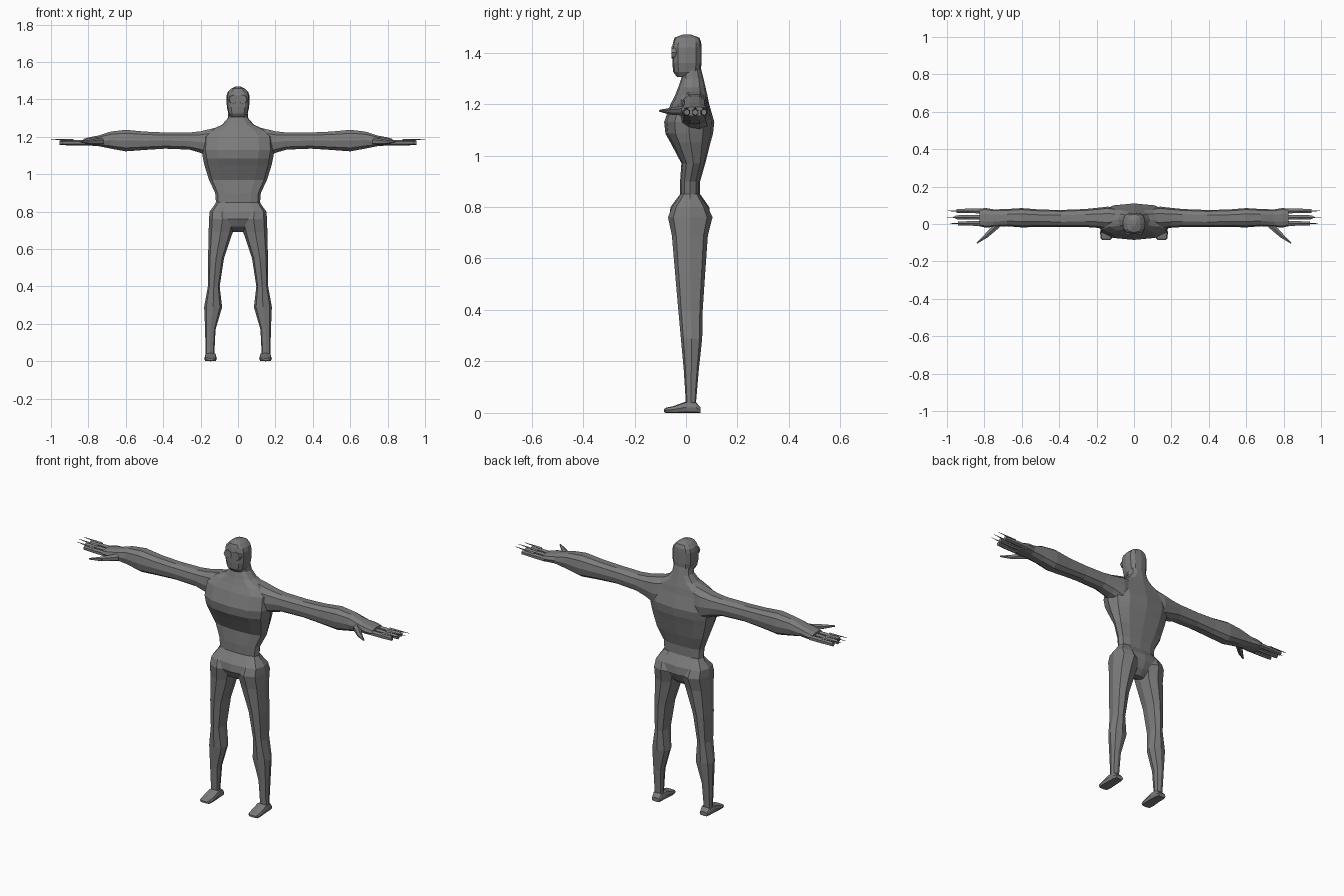
import bpy, bmesh, math
from mathutils import Vector

if "Cube" in bpy.data.objects:
    bpy.data.objects.remove(bpy.data.objects["Cube"])

dark = bpy.data.materials.new("dark_grey")
dark.diffuse_color = (.2, .2, .2, 1)
dark.use_nodes = True
dark.node_tree.nodes["Principled BSDF"].inputs["Base Color"].default_value = dark.diffuse_color


def loft(name, axis, rings, sides=10, power=0.8, mirror=False):
    """Skin rings (pos, u0, u1, v0, v1) along an axis; u, v are the other two axes in order."""
    others = [i for i in range(3) if i != axis]
    bm = bmesh.new()
    loops = []
    for pos, u0, u1, v0, v1 in rings:
        loop = []
        for k in range(sides):
            t = 2 * math.pi * k / sides
            c, s = [math.copysign(abs(f) ** power, f) for f in (math.cos(t), math.sin(t))]
            p = [0, 0, 0]
            p[axis] = pos
            p[others[0]] = (u0 + u1) / 2 + (u1 - u0) / 2 * c
            p[others[1]] = (v0 + v1) / 2 + (v1 - v0) / 2 * s
            loop.append(bm.verts.new(p))
        loops.append(loop)
    for a, b in zip(loops, loops[1:]):
        for k in range(sides):
            j = (k + 1) % sides
            bm.faces.new((a[k], a[j], b[j], b[k]))
    bm.faces.new(loops[0])
    bm.faces.new(loops[-1])
    return finish(name, bm, mirror)


def finish(name, bm, mirror=False):
    if mirror:
        geo = bm.verts[:] + bm.edges[:] + bm.faces[:]
        copy = bmesh.ops.duplicate(bm, geom=geo)["geom"]
        for v in copy:
            if isinstance(v, bmesh.types.BMVert):
                v.co.x = -v.co.x
    bmesh.ops.recalc_face_normals(bm, faces=bm.faces[:])
    mesh = bpy.data.meshes.new(name)
    bm.to_mesh(mesh)
    bm.free()
    mesh.materials.append(dark)
    obj = bpy.data.objects.new(name, mesh)
    bpy.context.collection.objects.link(obj)
    return obj


def spike(bm, start, end, r1, r2, sides=6):
    """Tapered rod between two points."""
    start, end = Vector(start), Vector(end)
    d = end - start
    m = d.to_track_quat('Z', 'Y').to_matrix().to_4x4()
    m.translation = (start + end) / 2
    bmesh.ops.create_cone(bm, cap_ends=True, segments=sides, radius1=r1,
                          radius2=r2, depth=d.length, matrix=m)


def union(target, part):
    """Weld a part into the target and drop the loose part."""
    mod = target.modifiers.new("weld", 'BOOLEAN')
    mod.operation, mod.solver, mod.object = 'UNION', 'EXACT', part
    bpy.context.view_layer.objects.active = target
    bpy.ops.object.modifier_apply(modifier=mod.name)
    bpy.data.objects.remove(part)


# torso with pelvis, chest and neck: (z, half width, front y, back y)
torso = [(0.69, .035, 0.01, .045), (.72, .08, -.045, .075), (.76, .13, -.066, .095),
         (.80, .147, -.06, .09), (.85, .118, -.023, .055), (.90, .122, -.023, .055),
         (.97, .155, -.018, .075), (1.05, .18, -.06, .095), (1.085, .187, -.08, .105),
         (1.13, .195, -.085, .11), (1.20, .19, -.06, .09), (1.235, .15, -.042, .083),
         (1.265, .085, -.03, .076), (1.30, .055, -.018, .068), (1.34, .05, -.015, .058)]
body = loft("body", 2, [(z, -w, w, f, b) for z, w, f, b in torso], 12, .8)

# head
head = [(1.305, .036, -.035, .02), (1.325, .052, -.05, .058), (1.36, .06, -.053, .06),
        (1.42, .061, -.054, .06), (1.44, .055, -.05, .059), (1.458, .036, -.045, .052),
        (1.47, .01, -.012, .02)]
loft("head", 2, [(z, -w, w, f, b) for z, w, f, b in head], 12, .7)

# nearly flush eye lenses
bm = bmesh.new()
for side in (-1, 1):
    spike(bm, (.026 * side, -.035, 1.40), (.025 * side, -.0555, 1.40), .025, .023, 8)
finish("eye_lenses", bm)

# legs
legs = loft("legs", 2, [(.85, .03, .115, -.015, .05), (.80, .02, .152, -.055, .085),
                        (.76, .012, .155, -.07, .103), (.69, .028, .157, -.055, .085),
                        (.55, .075, .16, -.043, .075), (.40, .098, .161, -.03, .065),
                        (.29, .085, .181, -.02, .063), (.17, .12, .176, -.009, .05),
                        (.03, .127, .173, 0, .038)], 8, .8, True)

# feet
feet = loft("feet", 1, [(.056, .123, .17, 0, .022), (.038, .118, .176, 0, .042),
                        (.0, .115, .178, 0, .044), (-.05, .113, .181, 0, .026),
                        (-.078, .118, .178, 0, .02), (-.086, .128, .168, .004, .014)],
            8, .5, True)

# arms: shoulder slope, upper arm, forearm and flat palm
arms = loft("arms", 0, [(.06, -.01, .08, 1.08, 1.265), (.14, -.03, .093, 1.085, 1.247),
                        (.20, -.02, .086, 1.112, 1.232), (.26, -.016, .08, 1.13, 1.225),
                        (.39, -.016, .075, 1.135, 1.225), (.50, -.016, .077, 1.128, 1.23),
                        (.60, -.018, .085, 1.12, 1.24), (.68, -.012, .08, 1.135, 1.23),
                        (.75, -.015, .078, 1.15, 1.207), (.79, -.02, .085, 1.152, 1.2),
                        (.825, -.012, .083, 1.152, 1.19)], 10, .8, True)

for part in (legs, feet, arms):
    union(body, part)

# fingers, each with a thin claw on top, and a splayed thumb
bm = bmesh.new()
for y, tip in ((.07, .95), (.036, .955), (.003, .94)):
    spike(bm, (.81, y, 1.168), (.88, y, 1.168), .015, .014)
    spike(bm, (.88, y, 1.168), (tip, y, 1.168), .014, .012)
    spike(bm, (.88, y, 1.182), (tip + .045, y, 1.188), .007, .001, 4)
spike(bm, (.73, -.005, 1.175), (.79, -.063, 1.172), .02, .013)
spike(bm, (.79, -.063, 1.172), (.84, -.102, 1.174), .013, .004)
finish("fingers", bm, True)
